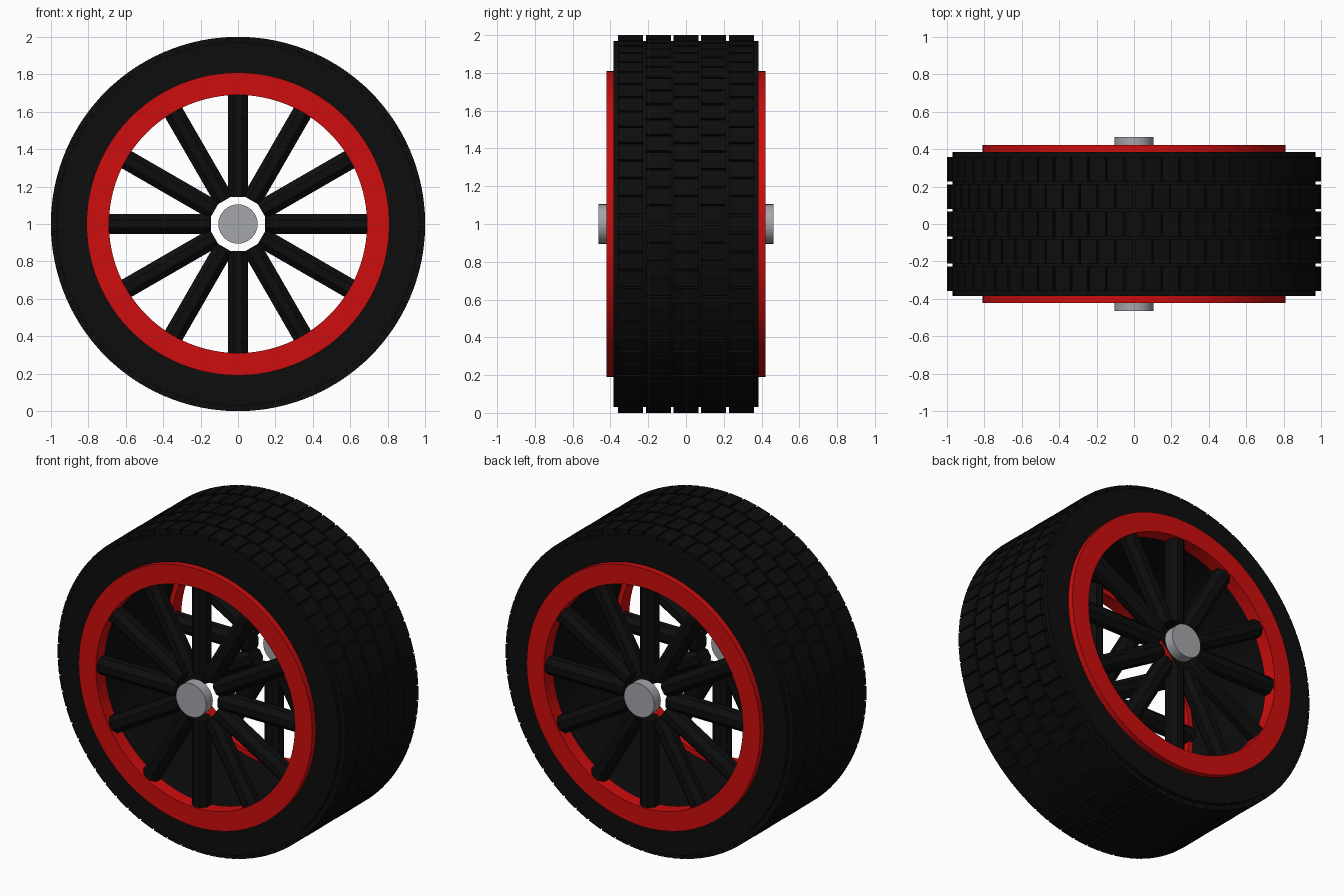
import bpy, bmesh, math
from mathutils import Matrix, Vector

if "Cube" in bpy.data.objects:
    bpy.data.objects.remove(bpy.data.objects["Cube"])


def material(name, rgb):
    m = bpy.data.materials.new(name)
    m.diffuse_color = (*rgb, 1)
    m.use_nodes = True
    m.node_tree.nodes["Principled BSDF"].inputs["Base Color"].default_value = m.diffuse_color
    return m


RUBBER = material("black rubber", (0.004, 0.004, 0.004))
RED = material("red paint", (0.62, 0.004, 0.004))
STEEL = material("grey steel", (0.37, 0.38, 0.40))
CENTRE = Vector((0, 0, 1))


def finish(name, bm, mat, smooth=True):
    bmesh.ops.recalc_face_normals(bm, faces=bm.faces)
    mesh = bpy.data.meshes.new(name)
    bm.to_mesh(mesh)
    bm.free()
    mesh.materials.append(mat)
    ob = bpy.data.objects.new(name, mesh)
    ob.location = CENTRE
    bpy.context.collection.objects.link(ob)
    if smooth:
        bpy.ops.object.select_all(action='DESELECT')
        ob.select_set(True)
        bpy.context.view_layer.objects.active = ob
        bpy.ops.object.shade_smooth_by_angle(angle=math.radians(30))
    return ob


def lathe(name, profile, mat, steps=96):
    """Closed (radius, y) profile turned around the wheel axis."""
    bm = bmesh.new()
    rings = []
    for i in range(steps):
        a = 2 * math.pi * i / steps
        rings.append([bm.verts.new((r * math.cos(a), y, r * math.sin(a))) for r, y in profile])
    n = len(profile)
    for i in range(steps):
        p, q = rings[i], rings[(i + 1) % steps]
        for j in range(n):
            k = (j + 1) % n
            bm.faces.new((p[j], p[k], q[k], q[j]))
    return finish(name, bm, mat)


# Tyre body
lathe("tyre", [(0.72, -0.385), (0.97, -0.385), (0.97, 0.385), (0.72, 0.385)], RUBBER)

# Tread blocks: five staggered rows
BLOCKS = 64
bm = bmesh.new()
for row in range(5):
    y = (row - 2) * 0.1465
    for i in range(BLOCKS):
        a = 2 * math.pi * (i + 0.5 * (row % 2)) / BLOCKS
        mat = (Matrix.Rotation(a, 4, 'Y') @ Matrix.Translation((0, y, 0.98))
               @ Matrix.Diagonal((0.087, 0.132, 0.04, 1)))
        bmesh.ops.create_cube(bm, size=1, matrix=mat)
finish("tread_blocks", bm, RUBBER, smooth=False)

for side, label in ((-1, "front"), (1, "back")):
    # Red rim ring
    lathe(label + "_rim", [(r, side * y) for r, y in
                           ((0.69, 0.335), (0.81, 0.335), (0.81, 0.422), (0.69, 0.422))], RED)

    # Twelve eight-sided spokes, open around the hub
    bm = bmesh.new()
    for i in range(12):
        mat = (Matrix.Rotation(i * math.pi / 6, 4, 'Y')
               @ Matrix.Translation((0, side * 0.36, 0.43))
               @ Matrix.Rotation(math.pi / 8, 4, 'Z'))
        bmesh.ops.create_cone(bm, cap_ends=True, segments=8, radius1=0.057, radius2=0.057,
                              depth=0.57, matrix=mat)
    finish(label + "_spokes", bm, RUBBER, smooth=False)

    # Hub cap
    bm = bmesh.new()
    bmesh.ops.create_cone(bm, cap_ends=True, segments=32, radius1=0.105, radius2=0.105, depth=0.065,
                          matrix=Matrix.Translation((0, side * 0.432, 0))
                          @ Matrix.Rotation(math.pi / 2, 4, 'X'))
    finish(label + "_hub_cap", bm, STEEL)
